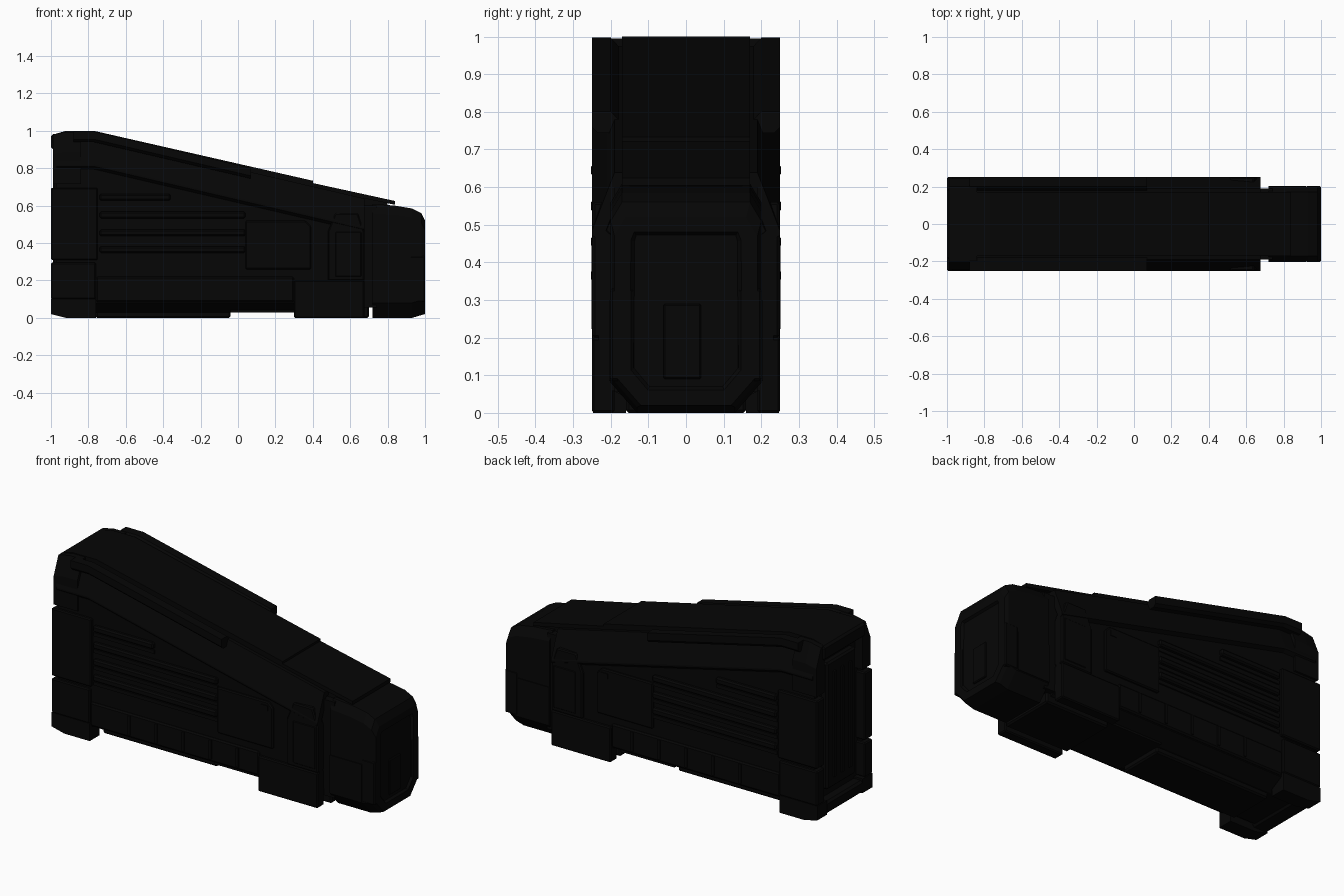
import bpy, bmesh, math

if "Cube" in bpy.data.objects:
    bpy.data.objects.remove(bpy.data.objects["Cube"])

mat = bpy.data.materials.new("near_black")
mat.diffuse_color = (0.0017, 0.0017, 0.0017, 1)
mat.use_nodes = True
mat.node_tree.nodes["Principled BSDF"].inputs["Base Color"].default_value = mat.diffuse_color


def finish(name, bm):
    bmesh.ops.recalc_face_normals(bm, faces=bm.faces[:])
    me = bpy.data.meshes.new(name)
    bm.to_mesh(me)
    bm.free()
    me.materials.append(mat)
    ob = bpy.data.objects.new(name, me)
    bpy.context.collection.objects.link(ob)
    return ob


def loft(name, rings, recess=None):
    """Skin closed rings of points; recess = (inset, depth) on both end faces."""
    bm = bmesh.new()
    vs = [[bm.verts.new(p) for p in r] for r in rings]
    n = len(vs[0])
    for a, b in zip(vs, vs[1:]):
        for i in range(n):
            j = (i + 1) % n
            bm.faces.new((a[i], a[j], b[j], b[i]))
    ends = [bm.faces.new(vs[0]), bm.faces.new(vs[-1])]
    bmesh.ops.recalc_face_normals(bm, faces=bm.faces[:])
    if recess:
        bmesh.ops.inset_individual(bm, faces=ends, thickness=recess[0])
        bmesh.ops.inset_individual(bm, faces=ends, thickness=0.01, depth=-recess[1])
    return finish(name, bm)


def prism(name, pts, y0, y1, bevel=0.0):
    """Side profile (x, z) extruded from y0 to y1."""
    ob = loft(name, [[(x, y, z) for x, z in pts] for y in (y0, y1)])
    if bevel:
        m = ob.modifiers.new("bevel", 'BEVEL')
        m.width, m.segments = bevel, 1
    return ob


def box(name, x0, x1, y0, y1, z0, z1, bevel=0.0):
    return prism(name, [(x0, z0), (x1, z0), (x1, z1), (x0, z1)], y0, y1, bevel)


def both(fn, name, *a):
    """Build a part on the left and right sides."""
    for s, tag in ((-1, "front"), (1, "back")):
        fn(name + "_" + tag, s, *a)


def side_box(name, s, x0, x1, y0, y1, z0, z1, bevel=0.0):
    box(name, x0, x1, s * y0, s * y1, z0, z1, bevel)


def side_prism(name, s, pts, y0, y1, bevel=0.0):
    prism(name, pts, s * y0, s * y1, bevel)


def side_loft(name, s, sections):
    """sections: list of (x, [(y, z), ...])"""
    loft(name, [[(x, s * y, z) for y, z in sec] for x, sec in sections])


def top(x):
    """Height of the sloping roof line."""
    return min(1.0, 1 - 0.233 * (x + 0.77))


def ring(x, half):
    return [(x, y, z) for y, z in half] + [(x, -y, z) for y, z in reversed(half)]


# main hull with sloping shoulder ribbons
def hull_half(x):
    t = top(x) - 0.025
    return [(0.14, 0.03), (0.232, 0.08), (0.232, t - 0.18), (0.25, t - 0.165),
            (0.25, t - 0.155), (0.21, t - 0.05), (0.19, t)]


loft("hull", [ring(x, hull_half(x)) for x in (-0.97, -0.77, 0.675)], (0.035, 0.025))

# nose block, chamfered all round
nose = [(0.72, 0.2, 0.0, 0.61), (0.84, 0.2, 0.0, 0.60), (0.93, 0.2, 0.0, 0.585),
        (0.98, 0.2, 0.015, 0.56), (1.0, 0.19, 0.02, 0.52)]
loft("nose", [ring(x, [(w - 0.07, b), (w, b + 0.08), (w, t - 0.05), (w - 0.03, t)])
              for x, w, b, t in nose], (0.045, 0.012))
box("nose_neck", 0.6, 0.74, -0.19, 0.19, 0.055, 0.6)
box("nose_panel", 0.98, 0.997, -0.06, 0.04, 0.09, 0.29, 0.004)
both(side_box, "nose_bumper", 0.92, 1.0, 0.14, 0.202, 0.085, 0.33, 0.006)
both(side_box, "nose_skirt", 0.72, 0.92, 0.185, 0.204, 0.085, 0.3)

# roof plates, the rear one overlapping the forward one
t = 0.03
prism("rear_roof_plate", [(-0.99, 0.98), (-0.92, 1), (-0.77, 1), (0.4, top(0.4) + 0.006),
                          (0.4, top(0.4) - t), (-0.77, 1 - t), (-0.99, 0.95)], -0.17, 0.17)
prism("forward_roof_plate", [(0.3, top(0.3) - 0.008), (0.84, top(0.84)), (0.84, top(0.84) - 0.02),
                             (0.3, top(0.3) - 0.035)], -0.17, 0.17)
prism("forward_roof_base", [(0.3, top(0.3) - 0.02), (0.8, top(0.8) - 0.015), (0.8, 0.56),
                            (0.3, 0.6)], -0.15, 0.15)


# side rails beside the rear roof plate
def rail_half(x):
    p = top(x)
    return [(0.18, p - 0.06), (0.235, p - 0.06), (0.25, p - 0.045), (0.25, p - 0.003),
            (0.2, p - 0.003), (0.175, p - 0.03)]


both(side_loft, "roof_rail", [(x, rail_half(x)) for x in (-0.88, -0.77, 0.07)])

# rear corner armour blocks
both(side_box, "rear_lower_block", -1.0, -0.76, 0.18, 0.25, 0.1, 0.295, 0.006)
both(side_box, "rear_middle_block", -1.0, -0.75, 0.18, 0.25, 0.31, 0.695, 0.006)


def cap_half(d):
    return [(0.17, 0.715), (0.243, 0.715), (0.243, 0.88 - d), (0.2, 0.985 - d), (0.17, 0.985 - d)]


both(side_loft, "rear_upper_block", [(-0.99, cap_half(0.005)), (-0.92, cap_half(-0.01)),
                                     (-0.84, cap_half(-0.01))])
# rear door with ribs
box("rear_door", -0.98, -0.93, -0.13, 0.13, 0.14, 0.86, 0.01)
for i in range(3):
    box("rear_door_rib", -0.99, -0.97, -0.08 + i * 0.07, -0.06 + i * 0.07, 0.2, 0.8)
box("rear_sill", -1.0, -0.9, -0.17, 0.17, 0.02, 0.09, 0.012)
box("rear_lintel", -1.0, -0.92, -0.19, 0.19, 0.9, 0.982, 0.012)

# feet and pillars
foot = [(-1.0, 0.02), (-0.92, 0.0), (-0.76, 0.0), (-0.76, 0.1), (-1.0, 0.1)]
both(side_prism, "rear_foot", foot, 0.16, 0.247)
both(side_box, "front_foot", 0.3, 0.675, 0.19, 0.25, 0.0, 0.2, 0.006)
pillar = [(0.48, 0.2), (0.675, 0.2), (0.675, 0.46), (0.64, 0.56), (0.52, 0.56), (0.48, 0.46)]
both(side_prism, "front_pillar", pillar, 0.19, 0.248, 0.006)
both(side_box, "pillar_panel", 0.52, 0.66, 0.24, 0.251, 0.22, 0.46, 0.004)

# underside keel
box("keel", -0.76, -0.04, -0.13, 0.13, 0.0, 0.06, 0.008)
box("front_keel", 0.3, 0.7, -0.16, 0.16, 0.0, 0.08, 0.008)
box("belly_plate", -0.04, 0.3, -0.16, 0.16, 0.03, 0.08)

# side skirt with ribs
both(side_box, "side_skirt", -0.76, 0.3, 0.2, 0.243, 0.085, 0.22, 0.008)
for i in range(5):
    x = -0.52 + i * 0.17
    both(side_box, "skirt_rib", x, x + 0.015, 0.23, 0.249, 0.1, 0.21)

# louvres along the flanks
for z, x1 in ((0.645, -0.36), (0.55, 0.04), (0.455, 0.04), (0.365, 0.04)):
    both(side_box, "louvre", -0.74, x1, 0.2, 0.252, z - 0.018, z + 0.018, 0.008)
    both(side_box, "louvre_lip", -0.74, x1, 0.22, 0.24, z - 0.045, z - 0.025)

# access panel and small fittings
panel = [(0.04, 0.26), (0.39, 0.26), (0.39, 0.49), (0.36, 0.52), (0.04, 0.52)]
both(side_prism, "access_panel", panel, 0.2, 0.246, 0.006)
both(side_box, "panel_latch", 0.32, 0.36, 0.24, 0.25, 0.47, 0.5)
